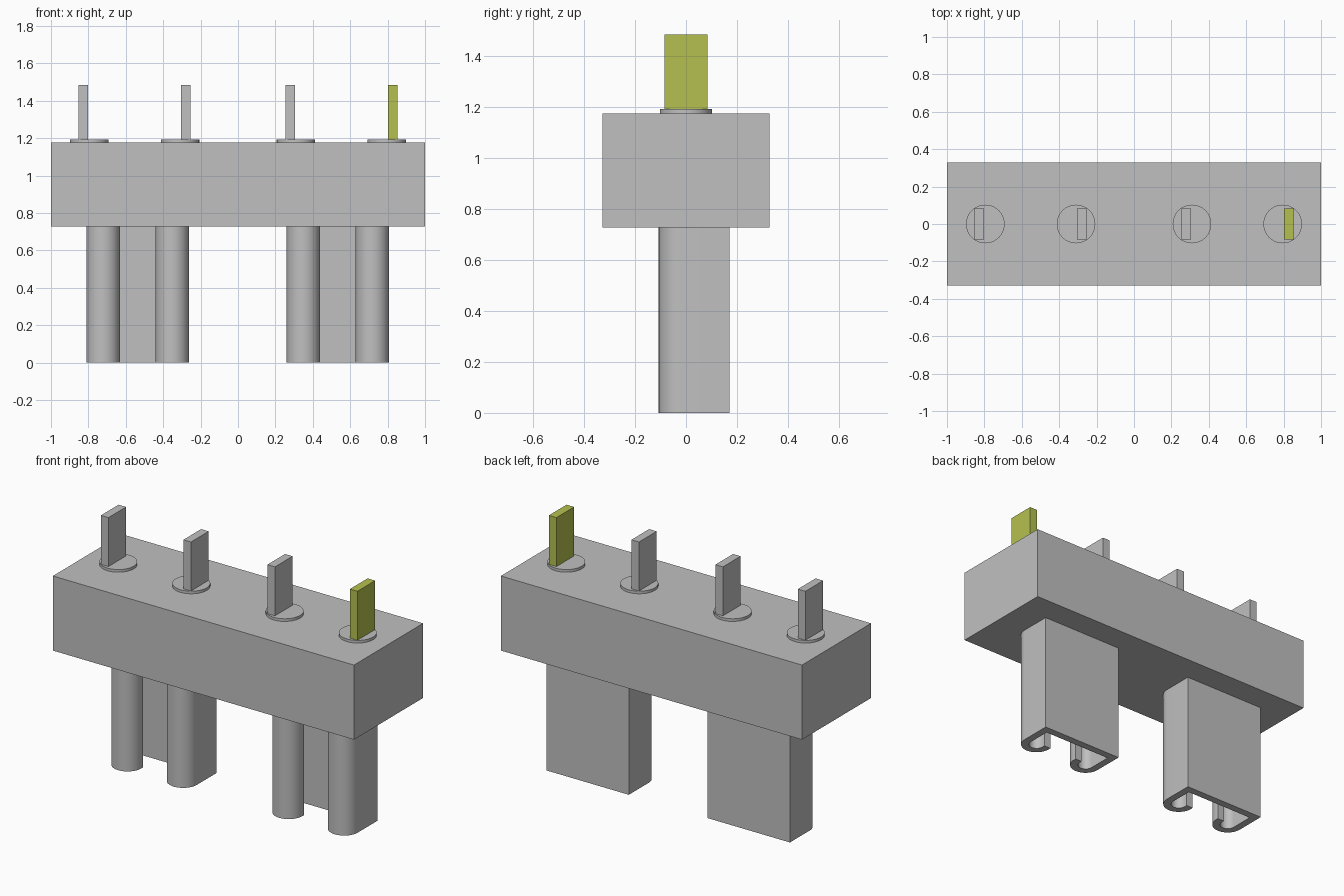
import bpy, bmesh, math

cube = bpy.data.objects.get("Cube")
if cube:
    bpy.data.objects.remove(cube, do_unlink=True)


def material(name, color):
    m = bpy.data.materials.new(name)
    m.use_nodes = True
    m.diffuse_color = color
    m.node_tree.nodes["Principled BSDF"].inputs["Base Color"].default_value = color
    return m


grey = material("light grey", (0.527, 0.527, 0.527, 1))
yellow = material("olive yellow", (0.465, 0.527, 0.080, 1))


def box(name, lo, hi, mat):
    bpy.ops.mesh.primitive_cube_add(size=1, location=[(a + b) / 2 for a, b in zip(lo, hi)])
    ob = bpy.context.object
    ob.name = name
    ob.scale = [b - a for a, b in zip(lo, hi)]
    bpy.ops.object.transform_apply(location=False, rotation=False, scale=True)
    ob.data.materials.append(mat)
    return ob


def smooth(ob):
    bpy.ops.object.select_all(action='DESELECT')
    ob.select_set(True)
    bpy.context.view_layer.objects.active = ob
    bpy.ops.object.shade_smooth_by_angle(angle=math.radians(30))


BASE, TOP = 0.728, 1.176          # underside and top of the housing

# Housing block
box("housing", (-1, -0.328, BASE), (1, 0.328, TOP), grey)

# Terminal discs and upright blades; one blade is yellow
terminals = [("outer_right", -0.795, -0.827), ("inner_right", -0.31, -0.279),
             ("inner_left", 0.31, 0.279), ("outer_left", 0.795, 0.827)]
for label, disc_x, blade_x in terminals:
    bpy.ops.mesh.primitive_cylinder_add(vertices=64, radius=0.103, depth=0.016,
                                        location=(disc_x, 0, TOP + 0.008))
    disc = bpy.context.object
    disc.name = label + "_disc"
    disc.data.materials.append(grey)
    smooth(disc)
    box(label + "_blade", (blade_x - 0.025, -0.084, TOP + 0.016),
        (blade_x + 0.025, 0.084, 1.486), yellow if label == "outer_left" else grey)

# Receptacle contacts: flat back plate with side walls curled inward at the front
HALF, BACK, R, T = 0.274, 0.171, 0.0895, 0.045
CURL_Y, LIP_Y, STEPS = -0.0175, 0.0, 24


def half_profile():
    """Right half of the section, from outer back centre to inner back centre."""
    cx = HALF - R
    arc = [math.pi * i / STEPS for i in range(STEPS + 1)]
    pts = [(HALF, BACK)]
    pts += [(cx + R * math.cos(a), CURL_Y - R * math.sin(a)) for a in arc]
    pts += [(cx - R, LIP_Y), (cx - R + T, LIP_Y)]
    r = R - T
    pts += [(cx + r * math.cos(a), CURL_Y - r * math.sin(a)) for a in reversed(arc)]
    pts += [(HALF - T, BACK - T)]
    return pts


def contact(name, x):
    half = half_profile()
    outline = half + [(-px, py) for px, py in reversed(half)]
    bm = bmesh.new()
    face = bm.faces.new([bm.verts.new((px, py, 0)) for px, py in outline])
    ext = bmesh.ops.extrude_face_region(bm, geom=[face])
    bmesh.ops.translate(bm, vec=(0, 0, BASE),
                        verts=[g for g in ext["geom"] if isinstance(g, bmesh.types.BMVert)])
    bmesh.ops.recalc_face_normals(bm, faces=bm.faces)
    me = bpy.data.meshes.new(name)
    bm.to_mesh(me)
    bm.free()
    me.materials.append(grey)
    ob = bpy.data.objects.new(name, me)
    bpy.context.collection.objects.link(ob)
    ob.location.x = x
    smooth(ob)


contact("right_contact", -0.536)
contact("left_contact", 0.534)
